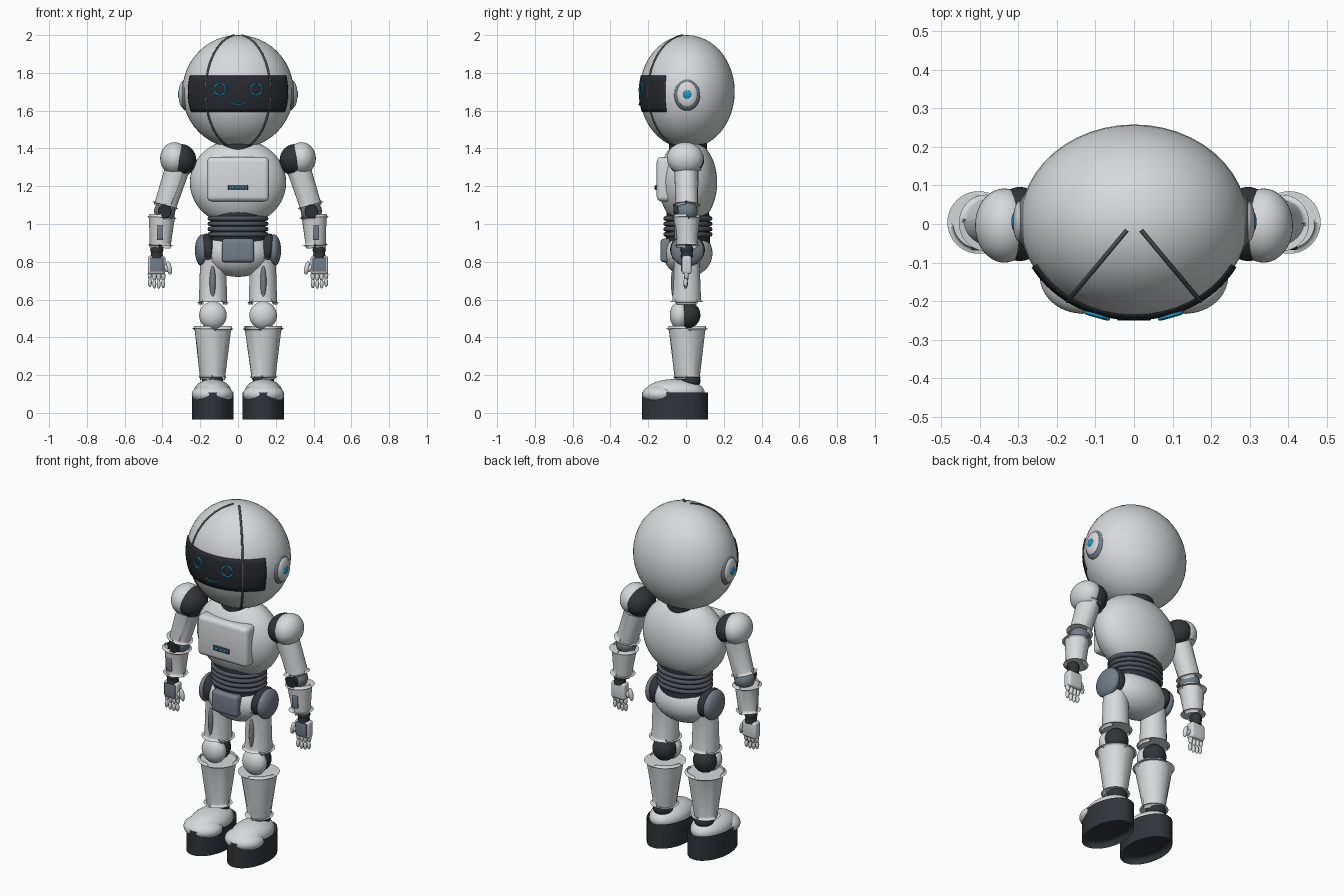
import bpy, bmesh, math
from mathutils import Vector, Matrix

cube = bpy.data.objects.get("Cube")
if cube:
    bpy.data.objects.remove(cube, do_unlink=True)


def material(name, r, g, b, rough=0.5):
    m = bpy.data.materials.new(name)
    m.use_nodes = True
    m.diffuse_color = (r, g, b, 1)
    bsdf = m.node_tree.nodes["Principled BSDF"]
    bsdf.inputs["Base Color"].default_value = (r, g, b, 1)
    bsdf.inputs["Roughness"].default_value = rough
    return m


WHITE = material("shell white", 0.68, 0.69, 0.70)
DARK = material("joint black", 0.03, 0.035, 0.042)
VISOR = material("visor black", 0.02, 0.023, 0.028, 0.3)
STEEL = material("steel grey", 0.17, 0.21, 0.25)
RING = material("waist grey", 0.075, 0.09, 0.11)
SEAM = material("seam grey", 0.08, 0.085, 0.09)
BLUE = material("light blue", 0.01, 0.33, 0.62)


def finish(name, bm, mat, bevel=0.0):
    """Bevel the hard edges, then turn the bmesh into a smooth shaded object."""
    if bevel:
        hard = [e for e in bm.edges if e.calc_face_angle(0) > 0.6]
        bmesh.ops.bevel(bm, geom=hard, offset=bevel, segments=4, profile=0.5, affect='EDGES')
    mesh = bpy.data.meshes.new(name)
    bm.to_mesh(mesh)
    bm.free()
    mesh.shade_smooth()
    mesh.set_sharp_from_angle(angle=math.radians(40))
    mesh.materials.append(mat)
    ob = bpy.data.objects.new(name, mesh)
    bpy.context.collection.objects.link(ob)
    return ob


def ellipsoid(name, centre, radii, mat, tilt=0.0):
    bm = bmesh.new()
    seg = 48 if max(radii) > 0.05 else 20
    bmesh.ops.create_uvsphere(bm, u_segments=seg, v_segments=seg // 2, radius=1)
    bm.transform(Matrix.Translation(centre) @ Matrix.Rotation(tilt, 4, 'Y')
                 @ Matrix.Diagonal((*radii, 1)))
    return finish(name, bm, mat)


def taper(name, a, b, ra, rb, mat, bevel=0.015, flat=1.0):
    """Rounded cone from point a to point b; flat squashes it in depth."""
    a, b = Vector(a), Vector(b)
    bm = bmesh.new()
    bmesh.ops.create_cone(bm, cap_ends=True, segments=40, radius1=ra, radius2=rb,
                          depth=(b - a).length)
    turn = (b - a).to_track_quat('Z', 'Y').to_matrix().to_4x4()
    bm.transform(Matrix.Translation((a + b) / 2) @ Matrix.Diagonal((1, flat, 1, 1)) @ turn)
    return finish(name, bm, mat, bevel)


def box(name, centre, size, mat, bevel=0.01, tilt=0.0):
    bm = bmesh.new()
    bmesh.ops.create_cube(bm, size=1)
    bm.transform(Matrix.Diagonal((*size, 1)))
    ob = finish(name, bm, mat, bevel)
    ob.data.transform(Matrix.Translation(centre) @ Matrix.Rotation(tilt, 4, 'Y'))
    return ob


def tube(name, points, radius, mat, cyclic=False):
    curve = bpy.data.curves.new(name, 'CURVE')
    curve.dimensions = '3D'
    curve.bevel_depth = radius
    curve.bevel_resolution = 2
    curve.use_fill_caps = True
    spline = curve.splines.new('POLY')
    spline.points.add(len(points) - 1)
    for p, co in zip(spline.points, points):
        p.co = (*co, 1)
    spline.use_cyclic_u = cyclic
    curve.materials.append(mat)
    ob = bpy.data.objects.new(name, curve)
    bpy.context.collection.objects.link(ob)


# Head
HC = Vector((0, 0.006, 1.70))
HR = Vector((0.295, 0.252, 0.30))
ellipsoid("head", HC, HR, WHITE)


def on_head(u, z, k):
    """Point at azimuth u (zero is forward) and height z on the head grown by k."""
    w = math.sqrt(max(0, 1 - ((z - HC.z) / (HR.z * k)) ** 2)) * k
    return Vector((HR.x * w * math.sin(u), HC.y - HR.y * w * math.cos(u), z))


def on_face(x, z, k=1.027):
    u = 0.0
    for _ in range(5):
        w = on_head(math.pi / 2, z, k).x
        u = math.asin(x / w)
    return on_head(u, z, k)


# Visor shell
bm = bmesh.new()
COLS, ROWS = 40, 8
grid = [[bm.verts.new(on_head(-1.09 + 2.18 * i / COLS, 1.592 + 0.194 * j / ROWS, 1.016))
         for i in range(COLS + 1)] for j in range(ROWS + 1)]
for j in range(ROWS):
    for i in range(COLS):
        bm.faces.new((grid[j][i], grid[j][i + 1], grid[j + 1][i + 1], grid[j + 1][i]))
visor = finish("visor", bm, VISOR)
solid = visor.modifiers.new("thickness", 'SOLIDIFY')
solid.thickness = 0.016
solid.offset = -1

# Face lights and head seams
for side, s in (("left", 1), ("right", -1)):
    ring = [2 * math.pi * i / 32 for i in range(32)]
    tube(side + "_eye", [on_face(s * 0.096 + 0.029 * math.cos(t), 1.713 + 0.031 * math.sin(t))
                         for t in ring], 0.0045, BLUE, True)
    arc = [math.pi * i / 40 for i in range(1, 40)]
    tube(side + "_head_seam", [on_head(s * 0.62, HC.z + HR.z * math.cos(t), 1.003)
                               for t in arc], 0.0055, SEAM)
tube("smile", [on_face(x * 0.0042, 1.631 + 0.012 * (x / 10) ** 2) for x in range(-10, 11)],
     0.004, BLUE)

# Torso
taper("neck", (0, 0.01, 1.36), (0, 0.01, 1.46), 0.10, 0.10, DARK)
ellipsoid("torso", (0, 0.01, 1.22), (0.255, 0.155, 0.23), WHITE)
box("chest_panel", (0, -0.11, 1.237), (0.33, 0.09, 0.235), WHITE, 0.026)
box("chest_display", (0, -0.157, 1.193), (0.104, 0.012, 0.028), RING, 0.003)
for i in (-1, 0, 1):
    ellipsoid("display_light", (i * 0.027, -0.163, 1.193), (0.009, 0.005, 0.008), BLUE)

# Waist bellows
taper("waist_core", (0, 0.01, 0.90), (0, 0.01, 1.06), 0.148, 0.14, DARK, 0.01, 0.8)
for i, z in enumerate((0.945, 0.973, 1.001, 1.029)):
    loop = [2 * math.pi * k / 48 for k in range(48)]
    tube("waist_ring", [(0.149 * math.cos(t), 0.01 + 0.118 * math.sin(t), z) for t in loop],
         0.0125, RING, True)

# Pelvis
ellipsoid("pelvis", (0, 0.01, 0.845), (0.182, 0.13, 0.125), WHITE)
box("pelvis_plate", (0, -0.105, 0.86), (0.172, 0.06, 0.125), STEEL, 0.018)

for side, s in (("left", 1), ("right", -1)):
    def P(x, y, z):
        return (s * x, y, z)

    def name(part):
        return side + "_" + part

    # Ear
    ellipsoid(name("ear_ring"), P(0.272, 0.006, 1.686), (0.037, 0.072, 0.087), STEEL)
    ellipsoid(name("ear_cap"), P(0.295, 0.006, 1.686), (0.019, 0.054, 0.068), WHITE)
    ellipsoid(name("ear_light"), P(0.311, 0.006, 1.686), (0.007, 0.023, 0.023), BLUE)

    # Shoulder and upper arm
    ellipsoid(name("shoulder_joint"), P(0.296, 0, 1.34), (0.075, 0.096, 0.083), DARK, s * 0.2)
    ellipsoid(name("shoulder_cap"), P(0.336, -0.004, 1.347), (0.076, 0.096, 0.086), WHITE)
    taper(name("upper_arm"), P(0.322, 0.003, 1.29), P(0.384, 0.003, 1.10), 0.064, 0.058, WHITE)

    # Elbow and forearm
    ellipsoid(name("elbow"), P(0.388, 0.004, 1.068), (0.056, 0.058, 0.056), STEEL)
    taper(name("elbow_hub"), P(0.388, -0.02, 1.068), P(0.388, -0.062, 1.068),
          0.036, 0.034, DARK, 0.005)
    taper(name("forearm"), P(0.403, 0.004, 1.035), P(0.412, 0.004, 0.888), 0.066, 0.053, WHITE)
    box(name("forearm_plate"), P(0.413, -0.052, 0.955), (0.034, 0.022, 0.075), STEEL, 0.006)

    # Wrist and hand
    ellipsoid(name("wrist"), P(0.43, 0.004, 0.865), (0.035, 0.035, 0.036), DARK)
    taper(name("cuff"), P(0.43, 0.004, 0.825), P(0.43, 0.004, 0.845), 0.034, 0.03, DARK, 0.004)
    box(name("palm"), P(0.431, 0.004, 0.783), (0.092, 0.05, 0.098), WHITE, 0.014)
    box(name("palm_plate"), P(0.431, -0.022, 0.785), (0.072, 0.01, 0.075), STEEL, 0.004)
    for i, drop in enumerate((0.004, 0, 0.002, 0.01)):
        x = 0.396 + 0.0235 * i
        ellipsoid(name("finger_base"), P(x, 0.002, 0.722 + drop), (0.0115, 0.0125, 0.026), WHITE)
        ellipsoid(name("finger_tip"), P(x, -0.002, 0.681 + drop), (0.0105, 0.0115, 0.024), WHITE)
    ellipsoid(name("thumb_base"), P(0.382, -0.002, 0.767), (0.014, 0.016, 0.026), WHITE, s * 0.7)
    ellipsoid(name("thumb"), P(0.365, -0.004, 0.768), (0.014, 0.014, 0.037), WHITE, s * 0.2)

    # Hip and thigh
    ellipsoid(name("hip_joint"), P(0.158, 0.008, 0.865), (0.045, 0.092, 0.085), DARK, s * 0.15)
    ellipsoid(name("hip_pad"), P(0.19, 0.008, 0.86), (0.038, 0.088, 0.084), STEEL)
    taper(name("thigh"), P(0.132, 0.004, 0.82), P(0.132, 0.004, 0.588), 0.068, 0.075, WHITE)
    ellipsoid(name("thigh_strip"), P(0.134, -0.06, 0.69), (0.017, 0.02, 0.09), STEEL)

    # Knee and shin
    ellipsoid(name("knee_joint"), P(0.133, 0.01, 0.518), (0.066, 0.066, 0.07), DARK)
    ellipsoid(name("kneecap"), P(0.133, -0.034, 0.516), (0.073, 0.052, 0.073), WHITE)
    taper(name("shin"), P(0.133, 0.006, 0.445), P(0.135, 0.006, 0.19), 0.098, 0.063, WHITE)

    # Ankle and foot
    ellipsoid(name("ankle"), P(0.135, 0.022, 0.17), (0.055, 0.055, 0.045), DARK)
    ellipsoid(name("foot"), P(0.135, -0.06, 0.11), (0.1, 0.158, 0.069), WHITE)
    ellipsoid(name("toe_cap"), P(0.135, -0.132, 0.098), (0.11, 0.1, 0.056), WHITE)
    sole = taper(name("sole"), (0, 0, 0), (0, 0, 0.075), 0.175, 0.175, DARK, 0.034)
    sole.data.transform(Matrix.Translation(P(0.134, -0.058, 0)) @ Matrix.Diagonal((0.63, 1, 1, 1)))
